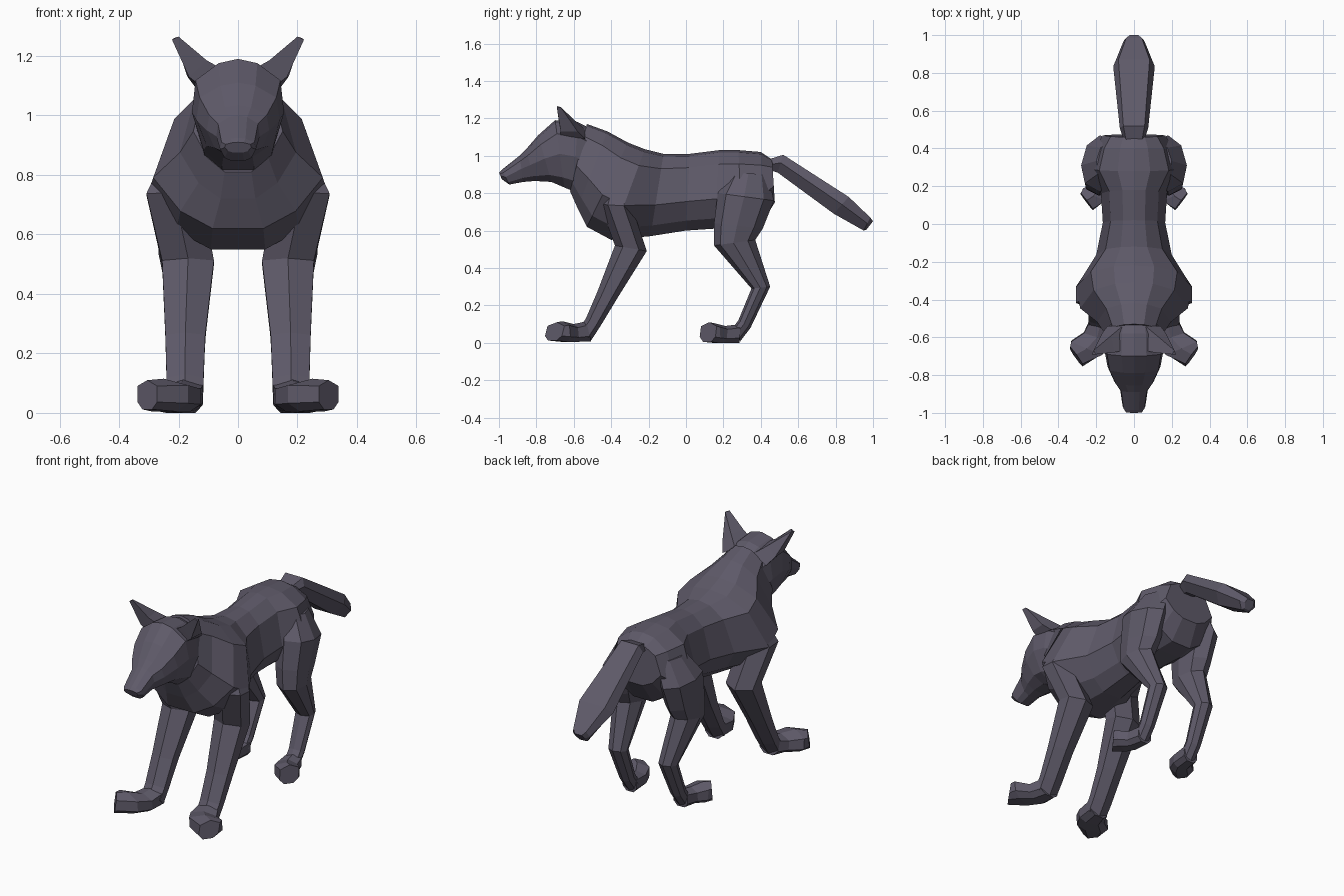
import bpy
import bmesh
from mathutils import Vector

default_cube = bpy.data.objects.get("Cube")
if default_cube:
    bpy.data.objects.remove(default_cube, do_unlink=True)

# Single fur colour
fur = bpy.data.materials.new("dark_grey_fur")
fur.use_nodes = True
fur_colour = (.112, .101, .14, 1)
fur.diffuse_color = fur_colour
shader = fur.node_tree.nodes["Principled BSDF"]
shader.inputs["Base Color"].default_value = fur_colour
shader.inputs["Roughness"].default_value = .9


def finish(name, bm, mirrored):
    """Turn a bmesh into a flat shaded object, optionally mirrored across x."""
    bmesh.ops.recalc_face_normals(bm, faces=bm.faces)
    mesh = bpy.data.meshes.new(name)
    bm.to_mesh(mesh)
    bm.free()
    mesh.materials.append(fur)
    obj = bpy.data.objects.new(name, mesh)
    bpy.context.collection.objects.link(obj)
    if mirrored:
        mirror = obj.modifiers.new("Mirror", 'MIRROR')
        mirror.use_mirror_merge = False
    return obj


def both_sides(half):
    """Complete a half profile of (side, depth) points into a closed loop."""
    return half + [(-u, t) for u, t in reversed(half) if u > 0]


def loft(name, profile, sections, mirrored=False):
    """Skin sections of (centre x, half width, start y, start z, end y, end z).

    An optional last value swings the outer side of the section backwards.
    """
    bm = bmesh.new()
    rings = []
    for centre, width, start_y, start_z, end_y, end_z, *swing in sections:
        start = Vector((centre, start_y, start_z))
        end = Vector((centre, end_y, end_z))
        side = Vector((width, sum(swing), 0))
        rings.append([bm.verts.new(start.lerp(end, t) + side * u) for u, t in profile])
    count = len(profile)
    for ring, following in zip(rings, rings[1:]):
        for i in range(count):
            j = (i + 1) % count
            bm.faces.new((ring[i], ring[j], following[j], following[i]))
    bm.faces.new(rings[0])
    bm.faces.new(rings[-1])
    return finish(name, bm, mirrored)


torso_profile = both_sides([(0, 0), (.35, .03), (.75, .18), (1, .62), (.68, .87), (.3, 1)])
head_profile = both_sides([(0, 0), (.42, .04), (.92, .2), (1, .5), (.75, .85), (.35, 1)])
leg_profile = both_sides([(0, 0), (1, .25), (1, .75), (0, 1)])
hind_leg_profile = both_sides([(0, 0), (.8, .15), (1, .47), (.7, .82), (0, 1)])
foot_profile = both_sides([(0, 0), (1, .2), (1, .75), (.5, 1)])
tail_profile = both_sides([(.75, 0), (1, .45), (.5, 1)])

# Torso, from neck to rump
loft("torso", torso_profile, [
    (0, .15, -.53, 1.17, -.62, .81),
    (0, .195, -.42, 1.13, -.58, .72),
    (0, .285, -.31, 1.07, -.53, .62),
    (0, .305, -.22, 1.035, -.4, .55),
    (0, .2, -.12, 1.01, -.19, .57),
    (0, .165, .02, 1.01, 0, .6),
    (0, .175, .18, 1.03, .15, .61),
    (0, .245, .28, 1.03, .3, .62),
    (0, .21, .4, 1.02, .4, .63),
    (0, .165, .46, .98, .475, .75),
])

# Head and muzzle
loft("head", head_profile, [
    (0, .045, -1, .91, -.985, .875),
    (0, .06, -.985, .925, -.945, .846),
    (0, .073, -.89, 1, -.87, .86),
    (0, .105, -.855, 1.035, -.81, .865),
    (0, .14, -.79, 1.11, -.72, .86),
    (0, .155, -.7, 1.19, -.65, .83),
    (0, .15, -.58, 1.18, -.6, .81),
    (0, .13, -.5, 1.14, -.56, .78),
])

# Ears: a four cornered base drawn up to a narrow tip
ear = bmesh.new()
base = [ear.verts.new(p) for p in
        [(.06, -.67, 1.16), (.14, -.67, 1.11), (.14, -.54, 1.09), (.06, -.54, 1.14)]]
middle = [ear.verts.new(p) for p in
          [(.105, -.68, 1.185), (.165, -.67, 1.13), (.17, -.58, 1.13), (.12, -.59, 1.185)]]
tip = [ear.verts.new(p) for p in
       [(.2, -.69, 1.265), (.222, -.69, 1.255), (.215, -.67, 1.26)]]
for i in range(4):
    j = (i + 1) % 4
    ear.faces.new((base[i], base[j], middle[j], middle[i]))
ear.faces.new((middle[0], middle[1], tip[1], tip[0]))
ear.faces.new((middle[1], middle[2], tip[2], tip[1]))
ear.faces.new((middle[2], middle[3], tip[2]))
ear.faces.new((middle[3], middle[0], tip[0], tip[2]))
ear.faces.new(tip)
ear.faces.new(base)
finish("ears", ear, True)

# Front legs and feet
loft("front_legs", leg_profile, [
    (.17, .07, -.42, .88, -.27, .87),
    (.215, .093, -.46, .74, -.29, .73),
    (.168, .087, -.38, .52, -.21, .49),
    (.177, .067, -.475, .27, -.366, .24),
    (.178, .062, -.535, .13, -.46, .085),
    (.178, .06, -.57, .08, -.508, .012),
], mirrored=True)
loft("front_feet", foot_profile, [
    (.178, .06, -.53, .115, -.508, .008),
    (.195, .07, -.6, .1, -.59, .005, .02),
    (.25, .082, -.66, .115, -.65, .005, .035),
    (.305, .033, -.69, .11, -.715, .012, .045),
], mirrored=True)

# Hind legs and feet
loft("hind_legs", hind_leg_profile, [
    (.12, .08, .24, .91, .44, .9),
    (.18, .1, .17, .8, .47, .76),
    (.182, .09, .15, .64, .41, .61),
    (.187, .08, .15, .52, .37, .55),
    (.162, .056, .35, .29, .45, .3),
    (.165, .046, .28, .12, .345, .08),
    (.165, .045, .25, .08, .29, .008),
], mirrored=True)
loft("hind_feet", foot_profile, [
    (.165, .045, .29, .1, .285, 0),
    (.178, .052, .21, .09, .2, 0, .015),
    (.212, .06, .15, .105, .155, 0, .03),
    (.25, .032, .125, .11, .112, .005, .042),
], mirrored=True)

# Tail
loft("tail", tail_profile, [
    (0, .055, .44, .98, .46, .92),
    (0, .075, .52, 1.005, .49, .91),
    (0, .11, .87, .78, .79, .69),
    (0, .055, .985, .67, .95, .6),
    (0, .03, 1, .65, .965, .605),
])
